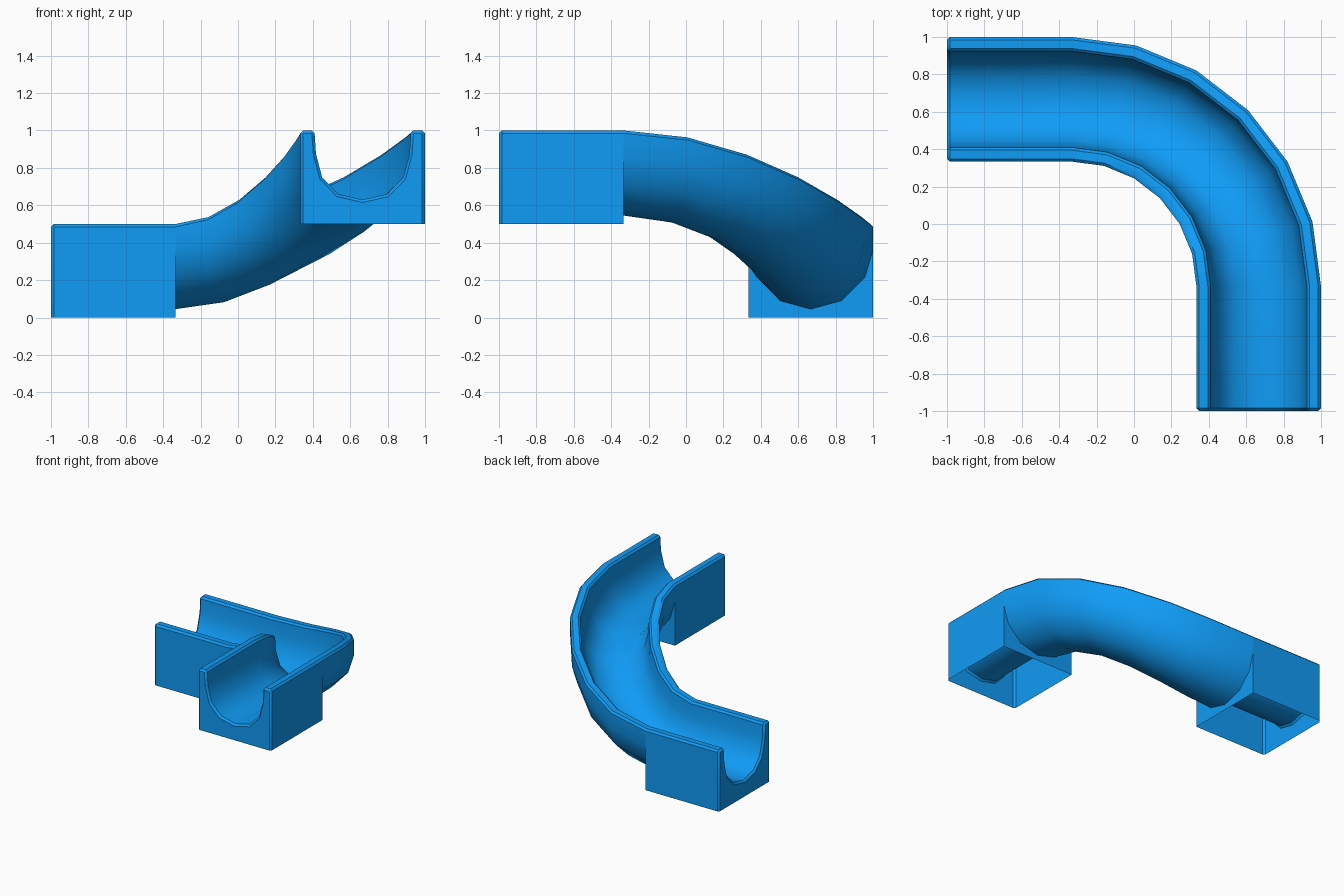
import bpy, bmesh, math
from mathutils import Vector

if "Cube" in bpy.data.objects:
    bpy.data.objects.remove(bpy.data.objects["Cube"])

BLUE = bpy.data.materials.new("blue_plastic")
BLUE.diffuse_color = (0.005, 0.33, 0.92, 1)
BLUE.use_nodes = True
BLUE.node_tree.nodes["Principled BSDF"].inputs["Base Color"].default_value = BLUE.diffuse_color

RUN = 2 / 3      # length of each straight end
B = 0.015        # small edge chamfer


def station(deg, shift, profile):
    """Place a (sideways, height) profile along the descending quarter turn."""
    a, t = math.radians(deg), deg / 90
    out = Vector((math.cos(a), math.sin(a), 0))
    along = Vector((-math.sin(a), math.cos(a), 0))
    base = Vector((-1 / 3, -1 / 3, 1 - 0.5 * (3 * t * t - 2 * t ** 3))) + along * shift
    return [base + out * (1 + r) + Vector((0, 0, z)) for r, z in profile]


def mirror(half):
    """Half profile from the centre to the right becomes a full left-to-right one."""
    return [(-r, z) for r, z in reversed(half)] + [p for p in half if p[0] != 0]


def sweep(bm, rings):
    rows = [[bm.verts.new(p) for p in ring] for ring in rings]
    for s, e in zip(rows, rows[1:]):
        for i in range(len(s) - 1):
            bm.faces.new((s[i], s[i + 1], e[i + 1], e[i]))


def cap(bm, pts, flip):
    bm.faces.new([bm.verts.new(p) for p in (reversed(pts) if flip else pts)])


def finish(bm, name):
    bmesh.ops.remove_doubles(bm, verts=bm.verts, dist=0.0005)
    bmesh.ops.triangulate(bm, faces=[f for f in bm.faces if len(f.verts) > 4])
    mesh = bpy.data.meshes.new(name)
    bm.to_mesh(mesh)
    bm.free()
    obj = bpy.data.objects.new(name, mesh)
    bpy.context.collection.objects.link(obj)
    mesh.materials.append(BLUE)
    bpy.ops.object.select_all(action='DESELECT')
    obj.select_set(True)
    bpy.context.view_layer.objects.active = obj
    bpy.ops.object.shade_smooth_by_angle(angle=math.radians(40))


# Cross-sections: gutter, rounded underside, and the flared gutter on the end faces
gutter = [(0, -.37), (.13, -.34), (.217, -.25), (.25, -.125), (.257, -B)]
lips = [(.257 + B, 0), (.333 - B, 0), (.333, -B)]
top = mirror(gutter + lips)
under = mirror([(0, -.455), (.165, -.41), (.29, -.285), (.333, -.14)])
hull = [(.333, -B)] + under[::-1] + [(-.333, -B)]
rim = mirror([(r * 1.055, z * 1.04) for r, z in gutter[:-1]] +
             [(.257 + B, -B), (.333 - B, -B)])
turn = [15 * i for i in range(7)]

# Chute: channel surface over the whole run, rounded hull under the bend
bm = bmesh.new()
sweep(bm, [station(0, -RUN + B, top)] + [station(d, 0, top) for d in turn] +
      [station(90, RUN - B, top)])
sweep(bm, [station(d, 0, hull) for d in turn])
finish(bm, "chute")

# End blocks: side walls, end face with gutter cut-out, inner face; open below
for name, deg, sign in (("upper_end_block", 0, -1), ("lower_end_block", 90, 1)):
    bm = bmesh.new()
    end = sign * RUN
    near = end - sign * B
    spans = sorted((0, near))
    for wall in ([(-.333, -.5), (-.333, -B)], [(.333, -B), (.333, -.5)]):
        sweep(bm, [station(deg, s, wall) for s in spans])
    # Chamfer strip between the block and its end face
    outer = [(-.333, -.5)] + top + [(.333, -.5)]
    # extra rim points pair up with the chamfered lip corners
    lip_in, lip_out = rim[-2], rim[-1]
    inner = ([(-.333 + B, -.5), (-lip_out[0], -B), (-lip_out[0] + .001, -B), (-lip_in[0] - .001, -B)]
             + rim[1:-1] + [(lip_in[0] + .001, -B), (lip_out[0] - .001, -B), lip_out, (.333 - B, -.5)])
    rings = [station(deg, near, outer), station(deg, end, inner)]
    sweep(bm, rings if sign > 0 else rings[::-1])
    cap(bm, station(deg, end, inner), sign < 0)
    cap(bm, station(deg, 0, under + [(.333, -.5), (-.333, -.5)]), sign > 0)
    finish(bm, name)
